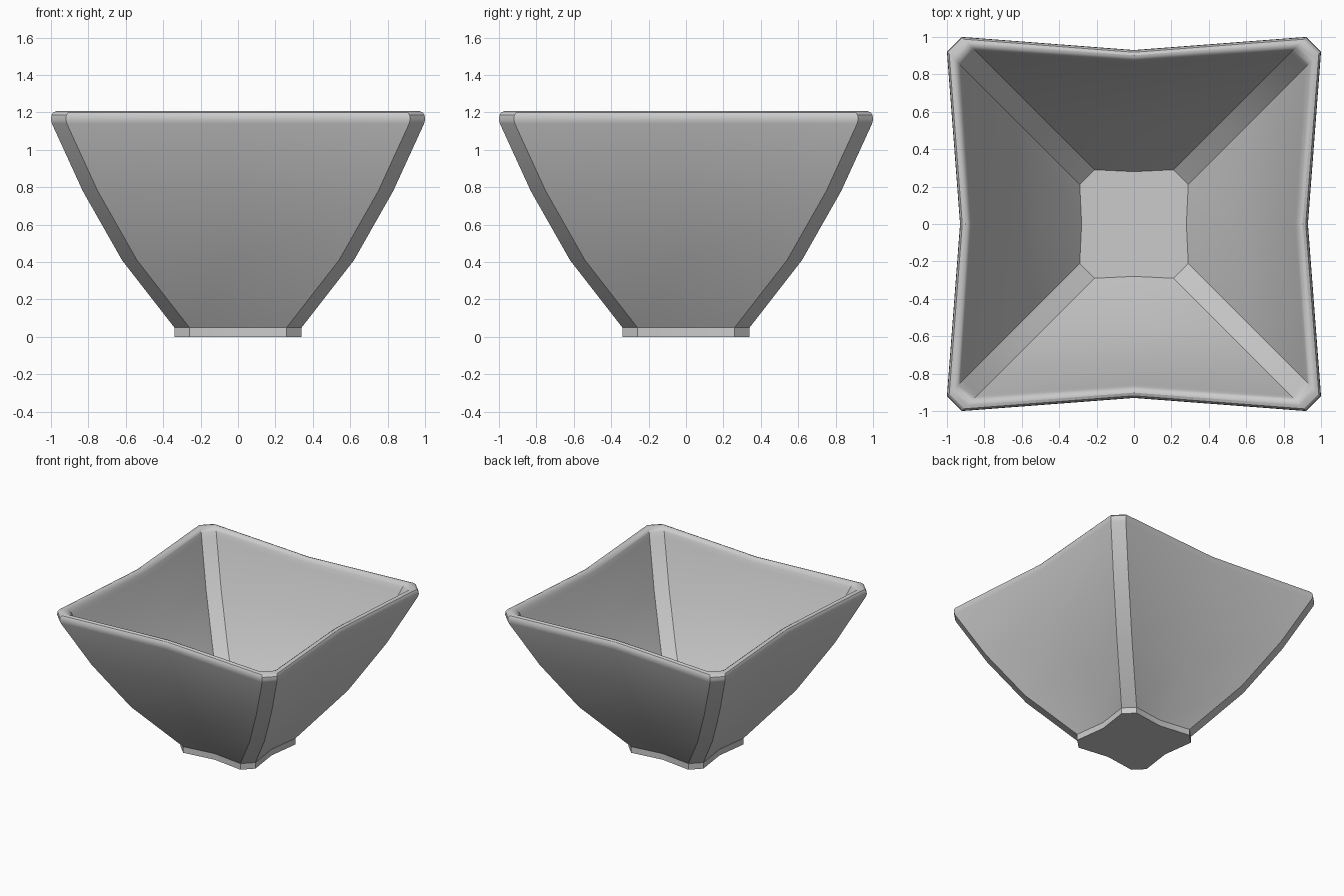
import bpy, bmesh, math

if "Cube" in bpy.data.objects:
    bpy.data.objects.remove(bpy.data.objects["Cube"])

# Profile from foot, up the outside, over the rim, down to the inner floor:
# (corner half-width, inward pinch at the middle of each side, height)
PROFILE = [
    (0.34, 0.035, 0.0), (0.34, 0.035, 0.05),
    (0.62, 0.05, 0.41), (0.83, 0.06, 0.78), (0.995, 0.07, 1.14),
    (1.0, 0.07, 1.16), (0.998, 0.07, 1.185), (0.988, 0.07, 1.20), (0.97, 0.068, 1.207),
    (0.955, 0.065, 1.205), (0.94, 0.062, 1.195), (0.928, 0.06, 1.175), (0.915, 0.058, 1.14),
    (0.78, 0.04, 0.80), (0.565, 0.025, 0.43), (0.29, 0.01, 0.09),
]
CHAMFER = 0.08


def ring(bm, s, pinch, z):
    """Square ring with cut corners and sides pinched at the middle."""
    verts = []
    for k in range(4):
        c, sn = round(math.cos(k * math.pi / 2)), round(math.sin(k * math.pi / 2))
        for x, y in ((s, CHAMFER - s), (s - pinch, 0), (s, s - CHAMFER)):
            verts.append(bm.verts.new((c * x - sn * y, sn * x + c * y, z)))
    return verts


# Bowl: loft the rings and cap the foot and the inner floor
bm = bmesh.new()
rings = [ring(bm, *p) for p in PROFILE]
for a, b in zip(rings, rings[1:]):
    for i in range(12):
        j = (i + 1) % 12
        bm.faces.new((a[i], a[j], b[j], b[i]))
bm.faces.new(rings[0][::-1])
bm.faces.new(rings[-1])
bmesh.ops.recalc_face_normals(bm, faces=bm.faces)
mesh = bpy.data.meshes.new("square_bowl")
bm.to_mesh(mesh)
bm.free()
bowl = bpy.data.objects.new("square_bowl", mesh)
bpy.context.collection.objects.link(bowl)

# Smooth shading with crisp corner folds
bpy.context.view_layer.objects.active = bowl
bowl.select_set(True)
bpy.ops.object.shade_smooth_by_angle(angle=math.radians(30))
